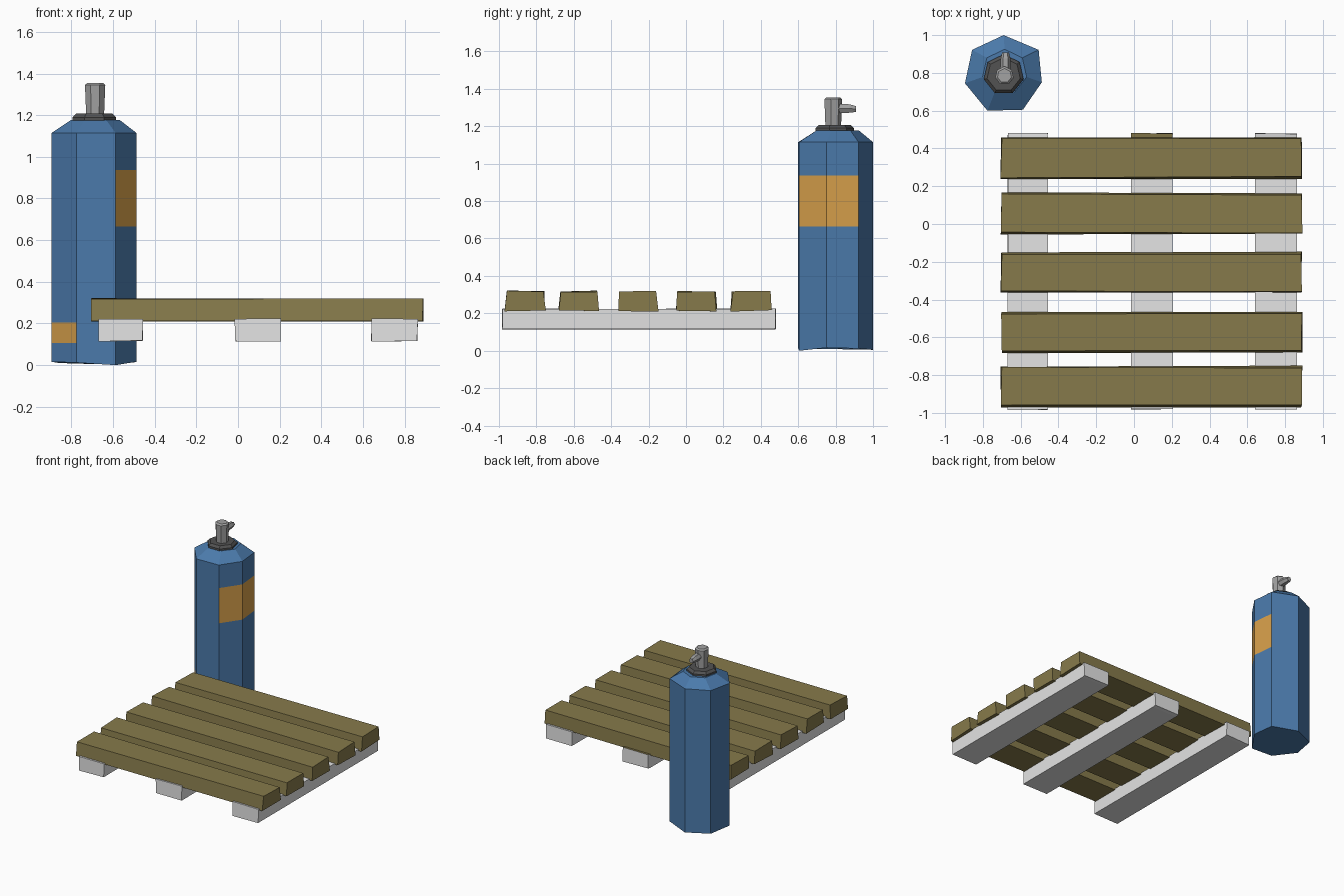
import bpy, bmesh, math, random
from mathutils import Vector

if "Cube" in bpy.data.objects:
    bpy.data.objects.remove(bpy.data.objects["Cube"])

random.seed(4)


def material(name, rgb):
    m = bpy.data.materials.new(name)
    m.diffuse_color = (*rgb, 1)
    m.use_nodes = True
    m.node_tree.nodes["Principled BSDF"].inputs["Base Color"].default_value = m.diffuse_color
    return m


BLUE = material("blue paint", (0.07, 0.195, 0.41))
ORANGE = material("orange label", (0.68, 0.35, 0.07))
WOOD = material("brown wood", (0.24, 0.195, 0.07))
PALE = material("pale wood", (0.78, 0.78, 0.78))
DARK = material("dark collar", (0.085, 0.085, 0.085))
GREY = material("grey nozzle", (0.36, 0.36, 0.36))


def finish(name, bm, mats):
    bmesh.ops.recalc_face_normals(bm, faces=bm.faces)
    me = bpy.data.meshes.new(name)
    bm.to_mesh(me)
    bm.free()
    for m in mats:
        me.materials.append(m)
    ob = bpy.data.objects.new(name, me)
    bpy.context.collection.objects.link(ob)
    return ob


def loft(name, rings, mats, rule=None):
    """Skin equal-length rings of points, closing both ends."""
    bm = bmesh.new()
    rows = [[bm.verts.new(p) for p in ring] for ring in rings]
    n = len(rows[0])
    for r in range(len(rows) - 1):
        for i in range(n):
            j = (i + 1) % n
            f = bm.faces.new((rows[r][i], rows[r][j], rows[r + 1][j], rows[r + 1][i]))
            if rule:
                f.material_index = rule(r, i)
    bm.faces.new(rows[0][::-1])
    bm.faces.new(rows[-1])
    return finish(name, bm, mats)


def circle(x, y, z, r, n=7, turn=90):
    return [(x + r * math.cos(math.radians(turn) - 2 * math.pi * i / n),
             y + r * math.sin(math.radians(turn) - 2 * math.pi * i / n), z) for i in range(n)]


# Bottle: uneven seven-sided body, clockwise from the back
outline = [(-0.69, 1.0), (-0.505, 0.922), (-0.488, 0.75), (-0.588, 0.605),
           (-0.776, 0.6), (-0.895, 0.745), (-0.857, 0.922)]
floor = [0.005, 0.012, 0.016, 0.0, 0.012, 0.016, 0.01]
rings = [[(x, y, z) for (x, y), z in zip(outline, floor)]]
rings += [[(x, y, z) for x, y in outline] for z in (0.105, 0.205, 0.665, 0.937, 1.115)]
rings.append(circle(-0.685, 0.805, 1.177, 0.12))


def label(ring, side):
    # large label on the two right-hand sides, small one low on the left front
    return int((ring == 3 and side in (1, 2)) or (ring == 1 and side == 4))


loft("bottle_body", rings, [BLUE, ORANGE], label)

# Collar, nozzle post and spout
loft("collar", [circle(-0.69, 0.79, 1.175, 0.108), circle(-0.69, 0.79, 1.19, 0.108),
                circle(-0.69, 0.79, 1.207, 0.09)], [DARK])
loft("nozzle_post", [circle(-0.686, 0.785, 1.2, 0.044), circle(-0.686, 0.785, 1.345, 0.05),
                     circle(-0.686, 0.785, 1.355, 0.038)], [GREY])


def spout_ring(y, z, r):
    return [(-0.68 + r * math.cos(a * math.pi / 3), y, z + r * math.sin(a * math.pi / 3))
            for a in range(6)]


loft("spout", [spout_ring(0.79, 1.295, 0.03), spout_ring(0.875, 1.295, 0.026),
               spout_ring(0.908, 1.292, 0.018)], [GREY])


def jitter(v, amount=0.004):
    return Vector(v) + Vector([random.uniform(-amount, amount) for _ in range(3)])


# Five deck planks, slightly narrower on top and a little uneven
for k, (y0, y1) in enumerate([(-0.967, -0.752), (-0.68, -0.465), (-0.364, -0.15),
                              (-0.055, 0.164), (0.24, 0.46)]):
    rings = []
    for x in (-0.703, 0.888):
        rings.append([jitter(p) for p in ((x, y0, 0.213), (x, y1, 0.213),
                                          (x, y1 - 0.008, 0.318), (x, y0 + 0.008, 0.318))])
    loft(f"deck_plank_{k + 1}", rings, [WOOD])

# Three runners under the deck; the middle one has a brown top at its back end
for name, x0, x1 in (("left_runner", -0.668, -0.458), ("middle_runner", -0.014, 0.203),
                     ("right_runner", 0.642, 0.862)):
    rings = []
    for y in (-0.983, 0.45, 0.48):
        rings.append([jitter(p, 0.003) for p in ((x0, y, 0.116), (x1, y, 0.116),
                                                 (x1, y, 0.224), (x0, y, 0.224))])
    middle = name == "middle_runner"
    loft(name, rings, [PALE, WOOD], lambda r, i, m=middle: int(m and r == 1 and i == 2))
